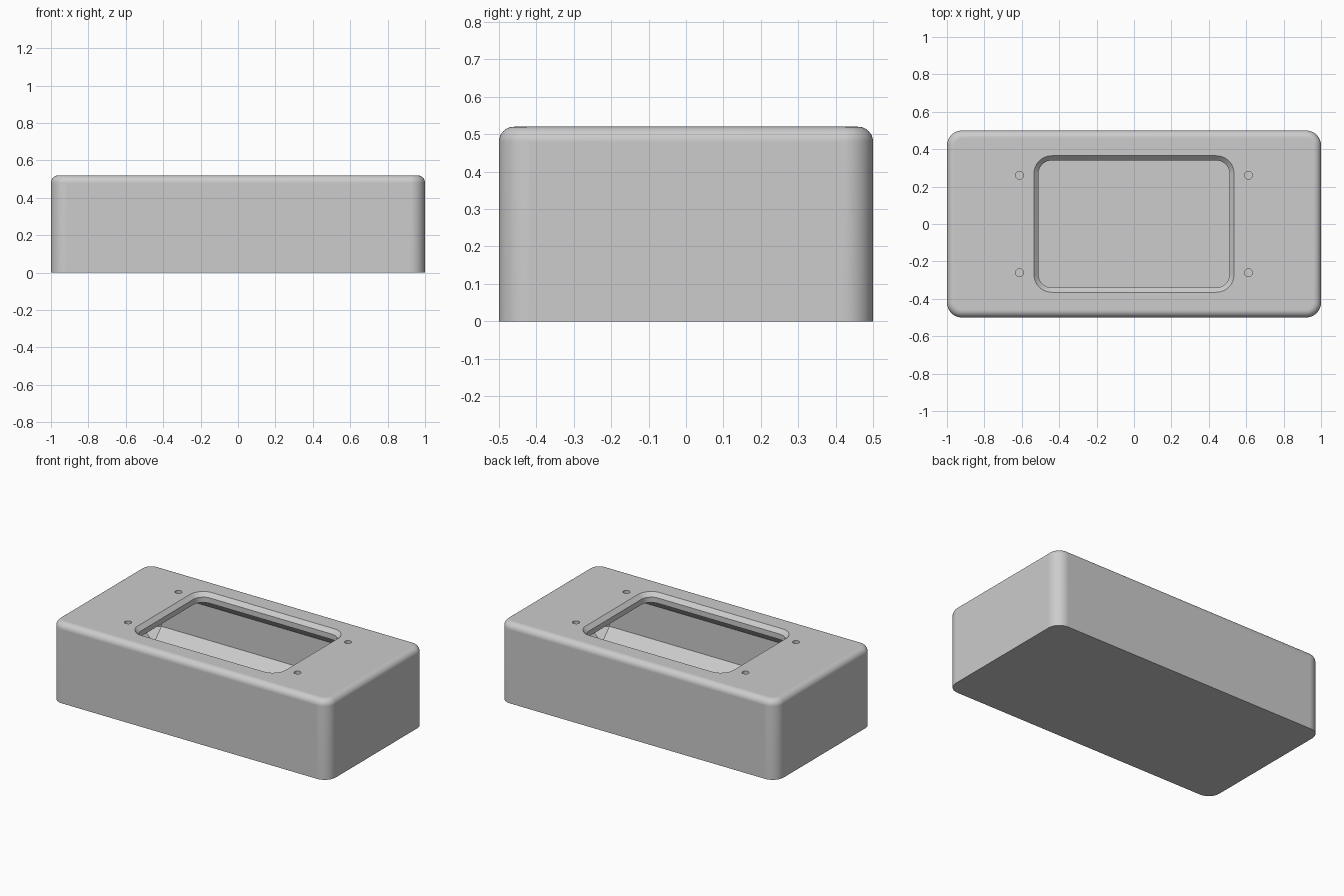
import bpy, bmesh, math

if "Cube" in bpy.data.objects:
    bpy.data.objects.remove(bpy.data.objects["Cube"])

H = 0.52          # overall height
WALL = 0.06       # wall and lid thickness

grey = bpy.data.materials.new("light_grey")
grey.diffuse_color = (0.604, 0.604, 0.604, 1)
grey.use_nodes = True
grey.node_tree.nodes["Principled BSDF"].inputs["Base Color"].default_value = grey.diffuse_color


def make_object(name, bm):
    bmesh.ops.recalc_face_normals(bm, faces=bm.faces[:])
    mesh = bpy.data.meshes.new(name)
    bm.to_mesh(mesh)
    bm.free()
    mesh.materials.append(grey)
    obj = bpy.data.objects.new(name, mesh)
    bpy.context.collection.objects.link(obj)
    return obj


def rounded_stack(name, rings, seg=12, centre=(0, 0)):
    """Solid lofted through rounded rectangles (half_x, half_y, radius, z)."""
    bm = bmesh.new()
    loops = []
    for hx, hy, r, z in rings:
        loop = []
        for k, (sx, sy) in enumerate([(1, 1), (-1, 1), (-1, -1), (1, -1)]):
            for i in range(seg + 1):
                a = math.pi / 2 * (k + i / seg)
                loop.append(bm.verts.new((centre[0] + sx * (hx - r) + r * math.cos(a),
                                          centre[1] + sy * (hy - r) + r * math.sin(a), z)))
        loops.append(loop)
    n = len(loops[0])
    for low, high in zip(loops, loops[1:]):
        for i in range(n):
            j = (i + 1) % n
            bm.faces.new((low[i], low[j], high[j], high[i]))
    bm.faces.new(loops[0][::-1])
    bm.faces.new(loops[-1])
    return make_object(name, bm)


# Outer shell: rounded corners and a filleted top rim
CORNER, FILLET = 0.08, 0.04
rings = [(1, 0.5, CORNER, 0)]
for i in range(11):
    a = math.pi / 2 * i / 10
    d = FILLET * (1 - math.cos(a))
    rings.append((1 - d, 0.5 - d, CORNER - d, H - FILLET + FILLET * math.sin(a)))
enclosure = rounded_stack("enclosure", rings)

# Inner cavity: box with every edge chamfered
floor, ceiling = 0.08, H - WALL
bm = bmesh.new()
bmesh.ops.create_cube(bm, size=1)
for v in bm.verts:
    v.co.x *= 2 - 2 * WALL
    v.co.y *= 1 - 2 * WALL
    v.co.z = v.co.z * (ceiling - floor) + (ceiling + floor) / 2
bmesh.ops.bevel(bm, geom=bm.edges[:], offset=0.08, offset_type='OFFSET',
                segments=1, affect='EDGES')
cutters = [make_object("cavity_cutter", bm)]

# Window opening with a sloped upper edge
cutters.append(rounded_stack("window_cutter", [
    (0.51, 0.34, 0.07, 0.3), (0.51, 0.34, 0.07, H - 0.025),
    (0.585, 0.415, 0.145, H + 0.05)]))

# Four screw holes through the lid
for sx in (-1, 1):
    for sy in (-1, 1):
        r = 0.021
        cutters.append(rounded_stack("screw_hole_cutter", [
            (r + 1e-4, r + 1e-4, r, 0.4), (r + 1e-4, r + 1e-4, r, 0.6)],
            seg=6, centre=(sx * 0.612, sy * 0.26)))

# Cut the shell and bake the result
for c in cutters:
    c.hide_render = True
    mod = enclosure.modifiers.new(c.name, 'BOOLEAN')
    mod.operation, mod.solver, mod.object = 'DIFFERENCE', 'EXACT', c
bpy.context.view_layer.update()
baked = bpy.data.meshes.new_from_object(
    enclosure.evaluated_get(bpy.context.evaluated_depsgraph_get()))
enclosure.modifiers.clear()
enclosure.data = baked
for c in cutters:
    bpy.data.objects.remove(c)

# Smooth the rounded areas, keep the flat panels flat
bpy.context.view_layer.objects.active = enclosure
enclosure.select_set(True)
bpy.ops.object.shade_smooth_by_angle(angle=math.radians(30))
for p in enclosure.data.polygons:
    if max(abs(c) for c in p.normal) > 0.9995:
        p.use_smooth = False
